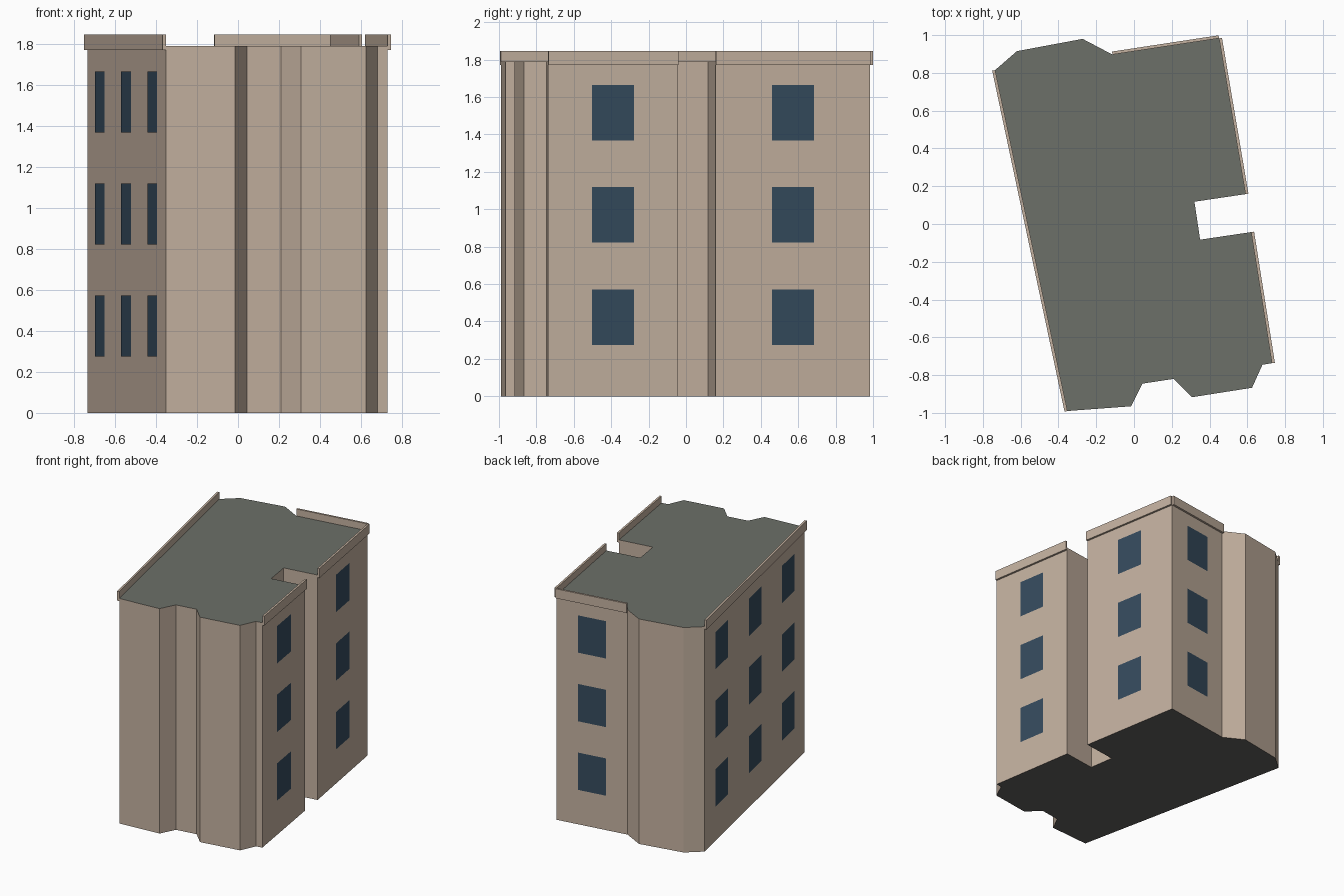
import bpy, bmesh
from mathutils import Vector

if "Cube" in bpy.data.objects:
    bpy.data.objects.remove(bpy.data.objects["Cube"])

H = 1.79            # roof height
FLOOR = 0.546       # storey spacing


def material(name, rgb):
    m = bpy.data.materials.new(name)
    m.diffuse_color = (*rgb, 1)
    m.use_nodes = True
    m.node_tree.nodes["Principled BSDF"].inputs["Base Color"].default_value = m.diffuse_color
    return m


WALL = material("plaster", (0.55, 0.44, 0.35))
ROOF = material("roofing", (0.15, 0.16, 0.14))
GLASS = material("glass", (0.035, 0.07, 0.11))
BASE = material("underside", (0.12, 0.115, 0.11))


def finish(name, bm, *mats):
    me = bpy.data.meshes.new(name)
    bm.to_mesh(me)
    bm.free()
    for m in mats:
        me.materials.append(m)
    ob = bpy.data.objects.new(name, me)
    bpy.context.collection.objects.link(ob)
    return ob


# Footprint, counter-clockwise from the front left corner
plan = [(-.352, -.99), (-.015, -.965), (.045, -.845), (.21, -.82),
        (.307, -.917), (.625, -.867), (.68, -.745), (.73, -.737),
        (.62, -.043), (.35, -.083), (.32, .118), (.59, .158),
        (.45, .983), (-.114, .897), (-.272, .98), (-.62, .915),
        (-.735, .815)]

# Building body: extruded footprint with separate roof and underside colours
bm = bmesh.new()
base = bm.faces.new([bm.verts.new((x, y, 0)) for x, y in plan])
top = bmesh.ops.extrude_face_region(bm, geom=[base], use_keep_orig=True)["geom"]
bmesh.ops.translate(bm, vec=(0, 0, H),
                    verts=[g for g in top if isinstance(g, bmesh.types.BMVert)])
bmesh.ops.recalc_face_normals(bm, faces=bm.faces)
for f in bm.faces:
    f.material_index = 1 if f.normal.z > .5 else 2 if f.normal.z < -.5 else 0
finish("building_body", bm, WALL, ROOF, BASE)


def wall_frame(i):
    """Start, direction, outward normal and length of wall i."""
    a = Vector((*plan[i], 0))
    d = Vector((*plan[(i + 1) % len(plan)], 0)) - a
    u = d.normalized()
    return a, u, Vector((u.y, -u.x, 0)), d.length


def parapet(name, i, z0=1.77, z1=1.845, depth=.016):
    a, u, n, length = wall_frame(i)
    bm = bmesh.new()
    lower = [a, a + u * length, a + u * length + n * depth, a + n * depth]
    rings = [[bm.verts.new(p + Vector((0, 0, z))) for p in lower]
             for z in (z0, z1)]
    for r in rings:
        bm.faces.new(r)
    for k in range(4):
        j = (k + 1) % 4
        bm.faces.new((rings[0][k], rings[0][j], rings[1][j], rings[1][k]))
    bmesh.ops.recalc_face_normals(bm, faces=bm.faces)
    finish(name, bm, WALL)


def windows(name, i, columns, w=.228, h=.297):
    a, u, n, length = wall_frame(i)
    bm = bmesh.new()
    for c in range(columns):
        for storey in range(3):
            mid = a + u * length * (c + .5) / columns + n * .003
            mid.z = .4235 + storey * FLOOR
            bm.faces.new([bm.verts.new(mid + u * sx * w / 2 + Vector((0, 0, sz * h / 2)))
                          for sx, sz in ((-1, -1), (1, -1), (1, 1), (-1, 1))])
    finish(name, bm, GLASS)


# Long straight walls carry a parapet and window columns
for side, i, columns in (("right_front", 7, 1), ("right_back", 11, 1),
                         ("back", 12, 1), ("left", 16, 3)):
    parapet(side + "_parapet", i)
    windows(side + "_windows", i, columns)
